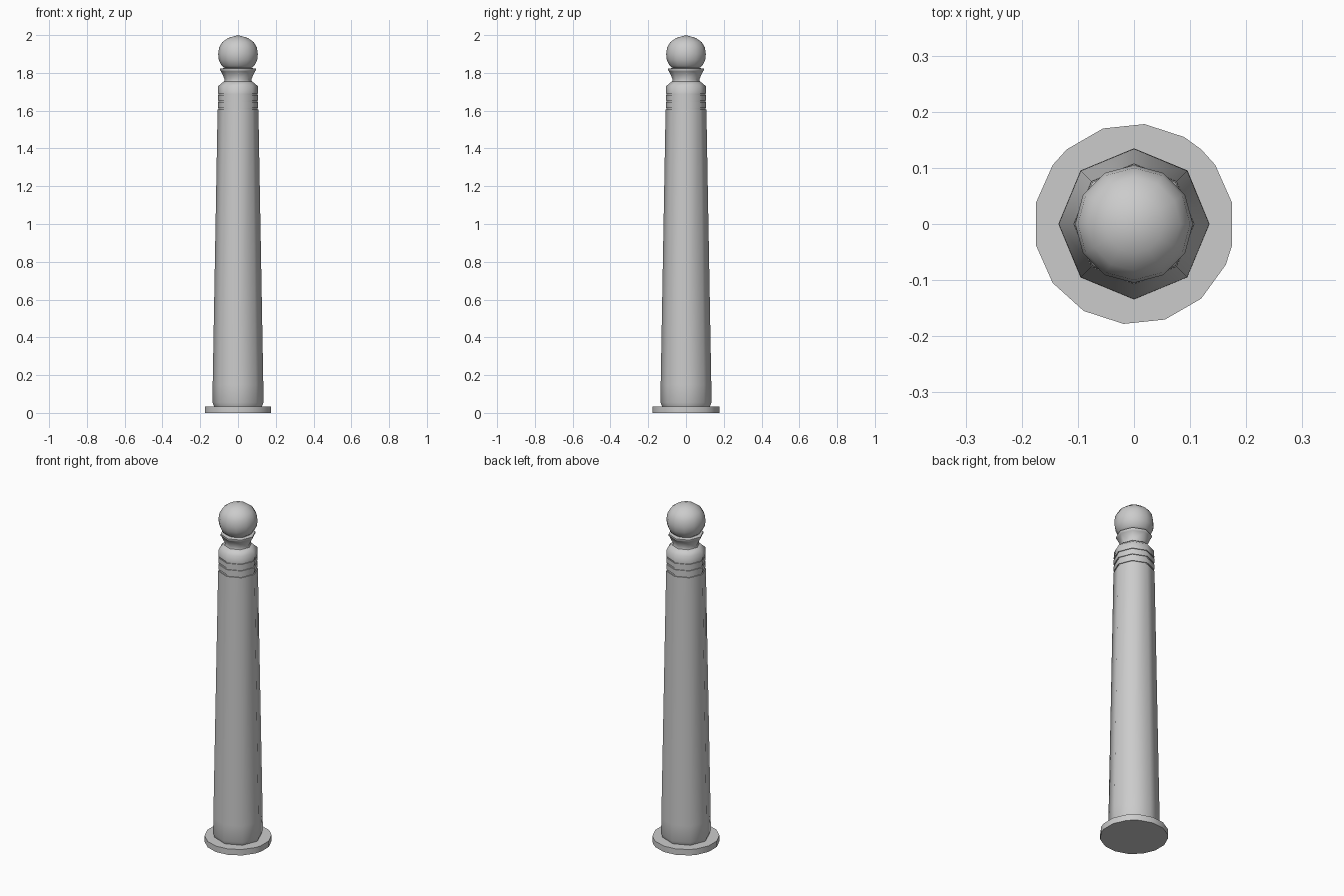
import bpy, bmesh
from math import cos, sin, radians

cube = bpy.data.objects.get("Cube")
if cube:
    bpy.data.objects.remove(cube, do_unlink=True)

iron = bpy.data.materials.new("grey_iron")
iron.use_nodes = True
grey = (0.6, 0.6, 0.6, 1)
iron.diffuse_color = grey
iron.node_tree.nodes["Principled BSDF"].inputs["Base Color"].default_value = grey


def lathe(name, profile, angles, smooth):
    """Turn (radius, height) points around z at the given angles; radius 0 makes a tip."""
    bm = bmesh.new()
    rings = []
    for r, z in profile:
        if r == 0:
            rings.append([bm.verts.new((0, 0, z))] * len(angles))
        else:
            rings.append([bm.verts.new((r * cos(radians(a)), r * sin(radians(a)), z))
                          for a in angles])
    n = len(angles)
    for low, high in zip(rings, rings[1:]):
        for i in range(n):
            j = (i + 1) % n
            corners = [low[i], low[j], high[j], high[i]]
            bm.faces.new(list(dict.fromkeys(corners)))
    if profile[0][0]:
        bm.faces.new(rings[0][::-1])
    if profile[-1][0]:
        bm.faces.new(rings[-1])
    bmesh.ops.recalc_face_normals(bm, faces=bm.faces)
    mesh = bpy.data.meshes.new(name)
    bm.to_mesh(mesh)
    bm.free()
    mesh.materials.append(iron)
    obj = bpy.data.objects.new(name, mesh)
    bpy.context.collection.objects.link(obj)
    bpy.ops.object.select_all(action='DESELECT')
    obj.select_set(True)
    bpy.context.view_layer.objects.active = obj
    bpy.ops.object.shade_smooth_by_angle(angle=radians(smooth))
    return obj


octagon = range(0, 360, 45)

# Ground flange: a round plate with some corners merged away
merged = (0, 2, 6, 8, 10, 13, 15, 17, 19, 21, 23, 25, 27)
flange_angles = [12 * k for k in range(30) if k not in merged]
lathe("base_flange", [(0.179, 0), (0.179, 0.035)], flange_angles, 30)

# Tapered post with a rounded foot
lathe("post", [(0.126, 0.033), (0.135, 0.055), (0.134, 0.15), (0.108, 1.605)],
      octagon, 50)

# Grooved bands below the cap
lathe("groove_core", [(0.102, 1.6), (0.102, 1.7)], octagon, 50)
lathe("lower_band", [(0.107, 1.615), (0.107, 1.645)], octagon, 50)
lathe("upper_band", [(0.107, 1.655), (0.107, 1.683)], octagon, 50)

# Cap, shoulder, neck and flared collar
lathe("cap", [(0.107, 1.69), (0.105, 1.73), (0.075, 1.755)], octagon, 50)
lathe("neck", [(0.075, 1.75), (0.07, 1.765), (0.09, 1.808), (0.094, 1.812),
               (0.094, 1.822), (0.066, 1.827)], octagon, 50)

# Ball finial with a slight point
lathe("ball_finial", [(0.064, 1.82), (0.088, 1.84), (0.102, 1.87), (0.105, 1.9),
                      (0.1, 1.935), (0.083, 1.963), (0.052, 1.985), (0, 2.0)],
      range(0, 360, 30), 60)
